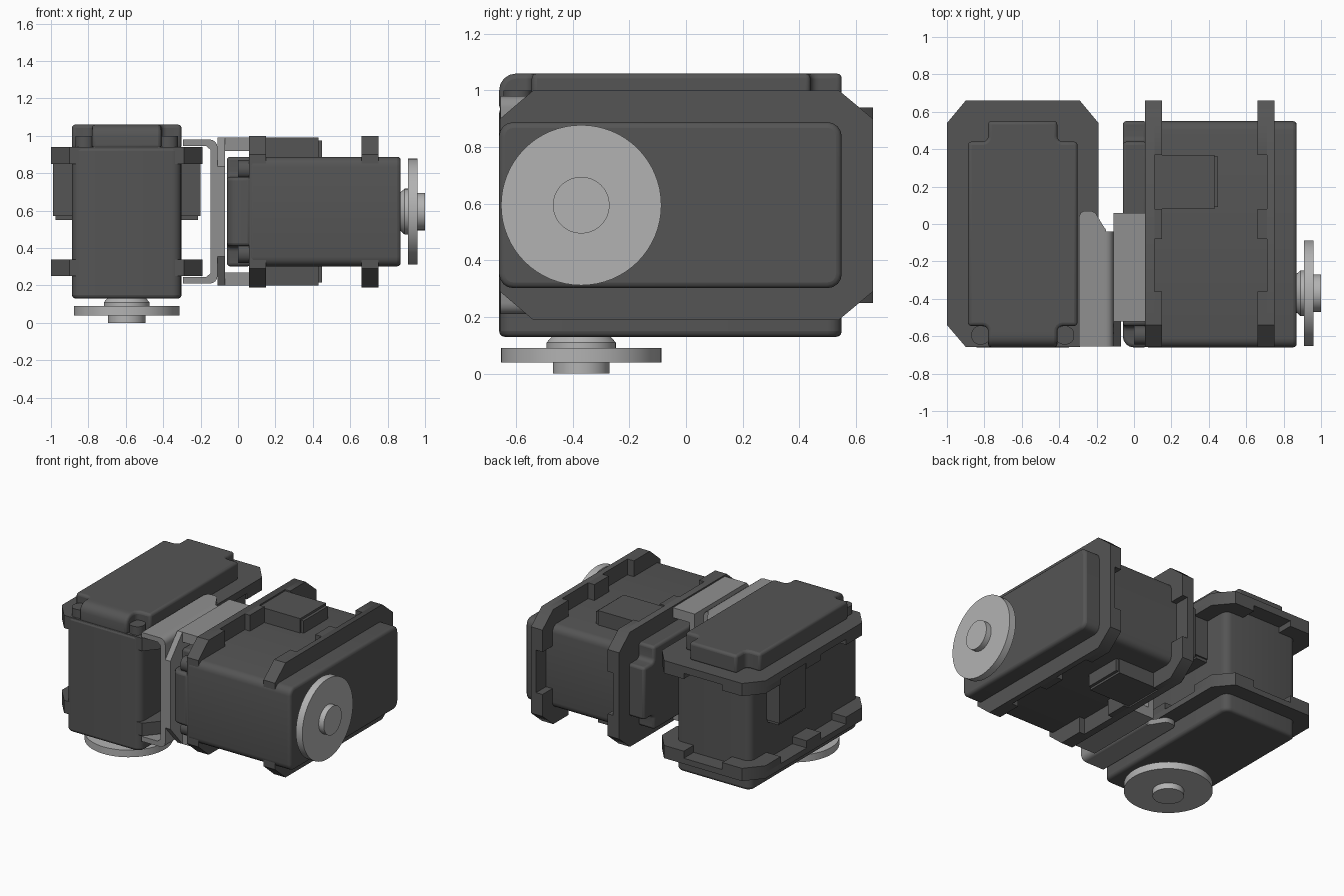
import bpy, bmesh, math
from mathutils import Matrix

if "Cube" in bpy.data.objects:
    bpy.data.objects.remove(bpy.data.objects["Cube"])


def material(name, v):
    m = bpy.data.materials.new(name)
    m.diffuse_color = (v, v, v, 1)
    m.use_nodes = True
    m.node_tree.nodes["Principled BSDF"].inputs["Base Color"].default_value = m.diffuse_color
    return m


DARK = material("dark_plastic", 0.09)
METAL = material("bracket_metal", 0.28)
LIGHT = material("horn_metal", 0.45)


def finish(bm, name, mat, matrix, bevel=0):
    """Turn a bmesh into a placed object with optional rounded edges."""
    bmesh.ops.recalc_face_normals(bm, faces=bm.faces)
    me = bpy.data.meshes.new(name)
    bm.to_mesh(me)
    bm.free()
    me.materials.append(mat)
    ob = bpy.data.objects.new(name, me)
    bpy.context.collection.objects.link(ob)
    ob.matrix_world = matrix
    if bevel:
        b = ob.modifiers.new("round", 'BEVEL')
        b.width, b.segments, b.limit_method = bevel, 3, 'ANGLE'
        b.angle_limit = math.radians(50)
    bpy.ops.object.select_all(action='DESELECT')
    ob.select_set(True)
    bpy.context.view_layer.objects.active = ob
    bpy.ops.object.shade_smooth_by_angle(angle=math.radians(40))
    return ob


def prism(pts, z0, z1):
    """Extrude a flat outline from z0 to z1."""
    bm = bmesh.new()
    f = bm.faces.new([bm.verts.new((x, y, z0)) for x, y in pts])
    r = bmesh.ops.extrude_face_region(bm, geom=[f])
    bmesh.ops.translate(bm, vec=(0, 0, z1 - z0),
                        verts=[v for v in r["geom"] if isinstance(v, bmesh.types.BMVert)])
    return bm


def round_edges(bm, test, size, segs=4):
    es = [e for e in bm.edges if test(*e.verts)]
    bmesh.ops.bevel(bm, geom=es, offset=size, segments=segs, profile=0.5, affect='EDGES')


def rect(x0, x1, y0, y1):
    return [(x0, y0), (x1, y0), (x1, y1), (x0, y1)]


def mirrored(half):
    return half + [(-x, y) for x, y in reversed(half)]


def upright(a, b):
    return abs(a.co.z - b.co.z) > 0.01


def servo(tag, M):
    # main case
    bm = prism(rect(-.293, .293, -.66, .55), .13, .94)
    round_edges(bm, upright, .05)
    finish(bm, tag + "_case", DARK, M, .02)

    # back cap with notched corners and a rounded front edge
    bm = prism(mirrored([(.185, .55), (.185, .44), (.293, .44), (.293, -.545),
                         (.185, -.545), (.185, -.66)]), .93, 1.06)
    round_edges(bm, lambda a, b: upright(a, b) and abs(a.co.x) < .2
                and -.6 < a.co.y < .5, .03)
    round_edges(bm, lambda a, b: min(a.co.z, b.co.z) > 1.05
                and max(a.co.y, b.co.y) < -.65, .06)
    finish(bm, tag + "_back_cap", DARK, M, .018)

    # screw posts in the front notches
    for s in (-1, 1):
        post = prism(rect(-.05, .05, -.05, .05), .93, 1.0)
        round_edges(post, upright, .045)
        finish(post, tag + "_corner_post", DARK, M @ Matrix.Translation((s * .225, -.595, 0)))

    # two mounting flanges: full outer plate, notched inner layer
    plate = mirrored([(.305, .66), (.405, .54), (.405, -.54), (.305, -.657)])
    slots = mirrored([(.15, .54), (.15, .66), (.305, .66), (.405, .54), (.405, .37), (.29, .37),
                      (.29, .08), (.405, .08), (.405, -.08), (.29, -.08), (.29, -.36),
                      (.405, -.36), (.405, -.54), (.305, -.657)])
    for side, outer, inner in (("rear", (.89, .94), (.85, .89)), ("horn", (.25, .29), (.29, .34))):
        finish(prism(plate, *outer), f"{tag}_{side}_flange", DARK, M)
        finish(prism(slots, *inner), f"{tag}_{side}_flange_slots", DARK, M)

    # cable sockets on both sides
    for s in (-1, 1):
        x = sorted((s * .28, s * .395))
        bm = prism(rect(*x, .08, .37), .57, .895)
        finish(bm, tag + "_socket", DARK, M)
        lip = sorted((s * .28, s * .38))
        finish(prism(rect(*lip, .09, .36), .55, .57), tag + "_socket_lip", DARK, M)

    # output horn: hub, disc, collar
    for part, r0, r1, z0, z1 in (("hub", .1, .1, 0, .045), ("disc", .283, .283, .04, .09),
                                 ("collar", .122, .122, .09, .11), ("neck", .122, .1, .11, .135)):
        bm = bmesh.new()
        bmesh.ops.create_cone(bm, cap_ends=True, segments=64, radius1=r0, radius2=r1, depth=z1 - z0,
                              matrix=Matrix.Translation((0, -.37, (z0 + z1) / 2)))
        finish(bm, f"{tag}_horn_{part}", LIGHT, M)


servo("upright_servo", Matrix.Translation((-.595, 0, 0)))
servo("lying_servo", Matrix.Translation((1, 0, .595)) @ Matrix.Rotation(-math.pi / 2, 4, 'Y'))

I = Matrix.Identity(4)

# hinge bracket: bent web and two rounded arms
front_plane = Matrix(((1, 0, 0, 0), (0, 0, 1, 0), (0, 1, 0, 0), (0, 0, 0, 1)))
bm = prism([(-.17, .21), (-.11, .21), (-.11, .98), (-.17, .98), (-.17, .945),
            (-.147, .925), (-.147, .265), (-.17, .245)], -.655, -.04)
round_edges(bm, lambda a, b: upright(a, b) and a.co.x > -.12, .04)
finish(bm, "hinge_bracket_web", METAL, front_plane)
arm = [(-.295, -.655), (-.15, -.655), (-.15, -.03), (-.165, -.01), (-.2, .05),
       (-.21, .062), (-.23, .07), (-.265, .07), (-.285, .06), (-.295, .035)]
for z in (.21, .945):
    finish(prism(arm, z, z + .035), "hinge_bracket_arm", METAL, I)

# side bracket: chamfered web and two tabs gripping the lying servo
side_plane = Matrix(((0, 0, 1, 0), (1, 0, 0, 0), (0, 1, 0, 0), (0, 0, 0, 1)))
web = [(.06, .2), (.06, .99), (-.52, .99), (-.655, .835), (-.655, .355), (-.52, .2)]
finish(prism(web, -.11, -.07), "side_bracket_web", METAL, side_plane)
for z0, z1 in ((.2, .27), (.92, .99)):
    finish(prism(rect(-.075, .062, -.52, .06), z0, z1), "side_bracket_tab", METAL, I)
